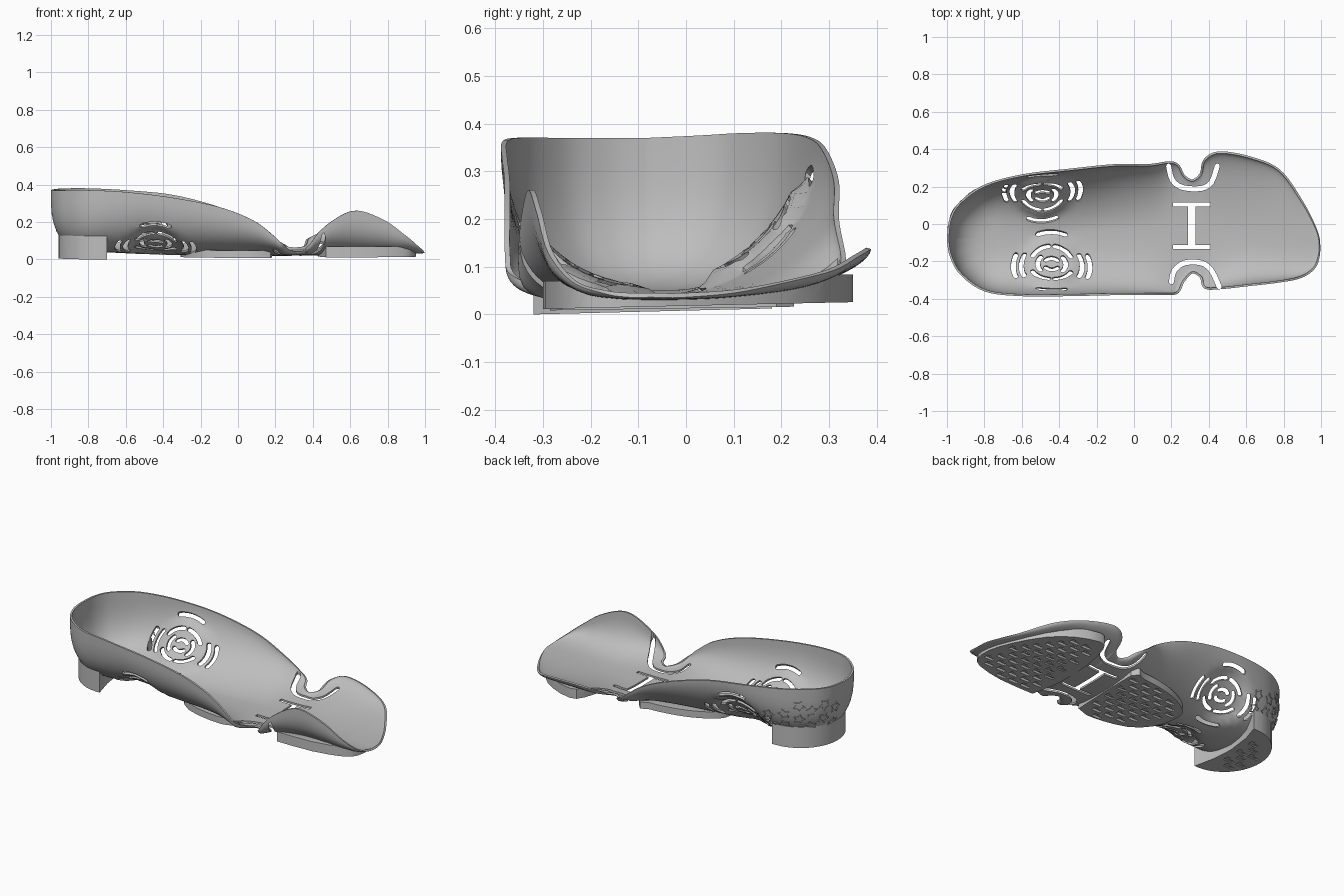
import bpy, bmesh
from math import sin, cos, pi, radians
from mathutils import Vector

if "Cube" in bpy.data.objects:
    bpy.data.objects.remove(bpy.data.objects["Cube"])

grey = bpy.data.materials.new("matte_grey")
grey.use_nodes = True
colour = (0.51, 0.51, 0.51, 1)
grey.diffuse_color = colour
grey.node_tree.nodes["Principled BSDF"].inputs["Base Color"].default_value = colour

THICK = 0.011

# Rim stations: x, right y, right z, left y, left z
RIM = [
    (-1, -.08, .37, -.08, .37), (-.985, -.17, .37, .03, .375),
    (-.93, -.27, .37, .12, .38), (-.8, -.36, .37, .21, .38),
    (-.6, -.385, .36, .265, .37), (-.35, -.385, .33, .295, .345),
    (-.1, -.38, .28, .32, .28), (.08, -.38, .21, .32, .2),
    (.19, -.38, .13, .335, .12), (.235, -.37, .085, .32, .09),
    (.265, -.31, .055, .265, .07), (.315, -.262, .045, .236, .065),
    (.365, -.29, .05, .275, .075), (.385, -.345, .075, .35, .115),
    (.46, -.348, .17, .39, .14), (.62, -.33, .26, .365, .125),
    (.78, -.31, .215, .295, .09), (.9, -.285, .13, .13, .055),
    (.97, -.235, .07, 0, .045), (.995, -.17, .05, -.07, .045),
    (1, -.12, .045, -.12, .045)]


def ramp(x, table):
    """Piecewise linear lookup."""
    if x <= table[0][0]:
        return table[0][1]
    for (a, p), (b, q) in zip(table, table[1:]):
        if x <= b:
            return p + (q - p) * (x - a) / (b - a)
    return table[-1][1]


def smooth_path(rows, steps):
    """Catmull-Rom through the rows."""
    out, last = [], len(rows) - 1
    for i in range(last):
        a, b, c, d = (rows[min(max(j, 0), last)] for j in range(i - 1, i + 3))
        for s in range(steps):
            t = s / steps
            out.append([q + t / 2 * (r - p + t * (2*p - 5*q + 4*r - e + t * (3*(q - r) + e - p)))
                        for p, q, r, e in zip(a, b, c, d)])
    return out + [list(rows[-1])]


def finish(name, bm):
    bmesh.ops.recalc_face_normals(bm, faces=bm.faces)
    return to_object(name, bm)


def to_object(name, bm):
    mesh = bpy.data.meshes.new(name)
    bm.to_mesh(mesh)
    bm.free()
    mesh.materials.append(grey)
    ob = bpy.data.objects.new(name, mesh)
    bpy.context.collection.objects.link(ob)
    return ob


def activate(ob):
    bpy.ops.object.select_all(action='DESELECT')
    ob.select_set(True)
    bpy.context.view_layer.objects.active = ob


def cut(ob, cutter):
    cutter.hide_render = True
    mod = ob.modifiers.new("cut", 'BOOLEAN')
    mod.operation, mod.solver, mod.object = 'DIFFERENCE', 'EXACT', cutter
    activate(ob)
    bpy.ops.object.modifier_apply(modifier=mod.name)


def cut_once(ob, bm):
    cutter = finish("cutter", bm)
    cut(ob, cutter)
    bpy.data.objects.remove(cutter)


def shade(ob):
    activate(ob)
    bpy.ops.object.shade_smooth_by_angle(angle=radians(35))


def prism(bm, pts, place, low, high):
    """Solid between two copies of a flat outline."""
    a = [bm.verts.new(place(u, v, low)) for u, v in pts]
    b = [bm.verts.new(place(u, v, high)) for u, v in pts]
    bm.faces.new(a[::-1])
    bm.faces.new(b)
    for i in range(len(pts)):
        j = (i + 1) % len(pts)
        bm.faces.new((a[i], a[j], b[j], b[i]))


def band(path, width):
    """Outline of a round-ended slot along a path."""
    path = [Vector(p) for p in path]
    right, left = [], []
    for i, p in enumerate(path):
        d = (path[min(i + 1, len(path) - 1)] - path[max(i - 1, 0)]).normalized()
        n = Vector((d.y, -d.x)) * width / 2
        right.append(p + n)
        left.append(p - n)

    def cap(end, tail):
        d = (end - tail).normalized()
        n = Vector((d.y, -d.x))
        return [end + (n * cos(a) + d * sin(a)) * width / 2 for a in (pi/4, pi/2, 3*pi/4)]
    return right + cap(path[-1], path[-2]) + left[::-1] + cap(path[0], path[1])


# Vent centres with their in-plane upward axis
VENTS = [(Vector((-.44, -.215, .09)), Vector((0, -.85, .53))),
         (Vector((-.49, .17, .14)), Vector((0, .74, .67)))]


def shell_surface(steps, half):
    bm = bmesh.new()
    grid = []
    for x, yr, zr, yl, zl in smooth_path(RIM, steps):
        sx = min(max(x, -.72), .82)
        sy = ramp(sx, [(-.72, -.07), (.3, 0), (.82, -.07)])
        sz = ramp(sx, [(-.72, .05), (-.4, .034), (.3, .03), (.82, .04)])
        n_right = ramp(x, [(-.85, 3), (-.5, 2.3), (-.1, 2.6), (.2, 2.6), (.6, 2.8), (.85, 2.8), (1, 2)])
        n_left = ramp(x, [(-.85, 3), (-.5, 1.8), (.5, 1.7), (1, 2)])
        row = []
        for k in range(-half, half + 1):
            y, z, n = (yr, zr, n_right) if k < 0 else (yl, zl, n_left)
            a = abs(k) / half * pi / 2
            h = sin(a) ** (2 / n)
            v = 1 - max(cos(a), 0) ** (2 / n)
            co = Vector((sx + (x * .99 - sx) * h, sy + (y - sy) * .97 * h, sz + (z - sz) * v))
            # raised pads around the vents
            for c, up in VENTS:
                w = min(max((.165 - (co - c).length) / .04, 0), 1)
                co += Vector((0, -up.y / abs(up.y) * .6, .8)) * .026 * w * w * (3 - 2 * w)
            row.append(bm.verts.new(co))
        grid.append(row)
    for r, s in zip(grid, grid[1:]):
        for k in range(2 * half):
            bm.faces.new((r[k], s[k], s[k + 1], r[k + 1]))
    bmesh.ops.remove_doubles(bm, verts=bm.verts, dist=1e-4)
    bm.normal_update()
    return bm


def flat(u, v, w):
    return Vector((u, v, w))


# Shell
surface = shell_surface(6, 18)
anchors = [(v.co.copy(), v.normal.copy()) for v in surface.verts]
shell = to_object("foot_shell", surface)
solid = shell.modifiers.new("wall", 'SOLIDIFY')
solid.thickness, solid.offset = THICK, -1
activate(shell)
bpy.ops.object.modifier_apply(modifier="wall")

# Flex slots: centre bar shape and two side curves
bm = bmesh.new()
bars = [(.208, .116), (.208, .094), (.29, .094), (.29, -.111), (.208, -.111), (.208, -.133)]
prism(bm, bars + [(.618 - x, y) for x, y in bars[::-1]], flat, -.1, .5)
for path in ([(.185, .31), (.205, .235), (.26, .195), (.36, .19), (.415, .225), (.445, .31)],
             [(.2, -.31), (.215, -.25), (.27, -.208), (.36, -.208), (.415, -.25), (.455, -.335)]):
    prism(bm, band(smooth_path(path, 3), .027), flat, -.1, .5)
cut_once(shell, bm)

# Ringed vents: radius, half sweep, arc directions
RINGS = [(.205, 21, (0, 90, 180, 270)), (.163, 26, (0, 180)),
         (.115, 27, (55, 125, 235, 305)), (.075, 38, (0, 180)), (.04, 50, (90, 270))]
for c, up in VENTS:
    side = Vector((1, 0, 0))
    normal = side.cross(up)

    def on_vent(u, v, w):
        return c + side * u + up * v * .85 + normal * w
    bm = bmesh.new()
    for r, sweep, directions in RINGS:
        for d in directions:
            angles = [radians(d + sweep * i / 3) for i in range(-3, 4)]
            prism(bm, band([(r * cos(a), r * sin(a)) for a in angles], .026), on_vent, -.12, .1)
    cut_once(shell, bm)
shade(shell)

# Foot space that trims the soles to the shell
bm = shell_surface(3, 14)
for v in bm.verts:
    v.co.z -= .005
raised = bmesh.ops.extrude_face_region(bm, geom=bm.faces[:], use_keep_orig=True)["geom"]
for v in raised:
    if isinstance(v, bmesh.types.BMVert):
        v.co.z += 1
foot_space = finish("foot_space", bm)


def inside(p, poly):
    hit = False
    for (ax, ay), (bx, by) in zip(poly, poly[1:] + poly[:1]):
        if (ay > p[1]) != (by > p[1]) and p[0] < ax + (bx - ax) * (p[1] - ay) / (by - ay):
            hit = not hit
    return hit


def sole(name, poly, base, tilt, height, tread):
    bm = bmesh.new()
    prism(bm, poly, lambda u, v, w: Vector((u, v, base + tilt * (v + .32) + w)), 0, height)
    ob = finish(name, bm)
    cut(ob, foot_space)
    # stepped tread pockets
    bm = bmesh.new()
    step = [(-.03, -.014), (.03, -.014), (.03, .018), (.004, .018), (.004, .004), (-.03, .004)]
    for i in range(-13, 14):
        for j in range(-8, 9):
            c = (i * .085 + (j % 2) * .042, j * .052)
            pts = [(c[0] + u, c[1] + v) for u, v in step]
            if all(inside((c[0] + u * 1.4, c[1] + v * 1.4), poly) for u, v in step):
                prism(bm, pts, flat, -.05, base + tread + tilt * (c[1] + .32))
    cut_once(ob, bm)
    shade(ob)


sole("forefoot_sole", smooth_path([(.47, -.3), (.7, -.295), (.88, -.255), (.94, -.2), (.95, -.1), (.9, .04),
     (.8, .2), (.68, .3), (.53, .35), (.47, .3), (.43, .12), (.43, -.12), (.465, -.28)], 2),
     .011, .022, .058, .014)
sole("midfoot_sole", smooth_path([(.175, -.26), (.18, .19), (.1, .205), (-.03, .19), (-.14, .16), (-.24, .11),
     (-.3, .05), (-.3, -.04), (-.26, -.15), (-.16, -.24), (0, -.28), (.1, -.285)], 2),
     .008, .015, .04, .014)
heel = [(-.72 - .24 * sin(radians(a)), -.07 + .25 * cos(radians(a))) for a in range(0, 181, 9)]
sole("heel_block", heel + [(-.7, -.32), (-.73, -.2), (-.745, -.07), (-.73, .08), (-.7, .18)],
     0, .025, .125, .006)
bpy.data.objects.remove(foot_space)

# Raised star outlines on the left of the heel
bm = bmesh.new()
placed = []
for co, n in anchors:
    if co.y > -.02 and -.985 < co.x < -.66 and .14 < co.z < .28:
        if all((co - p).length > .072 for p in placed):
            placed.append(co)
            turn = (-n).to_track_quat('Z', 'Y').to_matrix()

            def on_wall(u, v, w):
                return co - n * THICK + turn @ Vector((u, v, w))
            spin = len(placed)
            ring = [((.036 if i % 2 else .021) * cos(i * pi / 5 + spin),
                     (.036 if i % 2 else .021) * sin(i * pi / 5 + spin)) for i in range(10)]
            for i in range(10):
                a, b = Vector(ring[i - 1]), Vector(ring[i])
                prism(bm, [a, b, b * .78, a * .78], on_wall, -.005, .003)
finish("heel_stars", bm)
